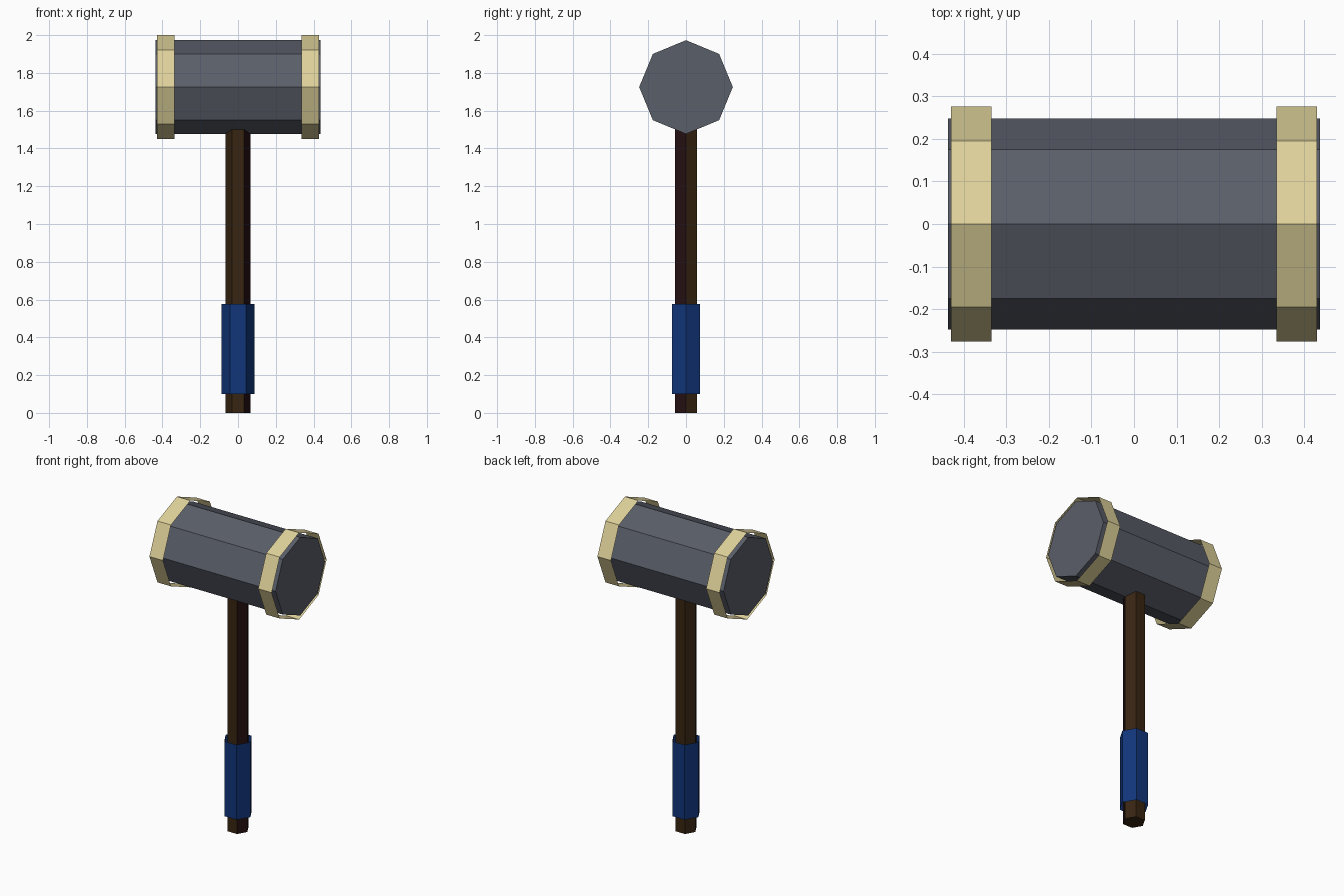
import bpy
import bmesh
from math import cos, sin, tau
from mathutils import Matrix, Vector

cube = bpy.data.objects.get("Cube")
if cube:
    bpy.data.objects.remove(cube)


def material(name, srgb):
    """Flat material from 0-255 display values, stored as linear."""
    linear = [((c / 255 + 0.055) / 1.055) ** 2.4 for c in srgb]
    mat = bpy.data.materials.new(name)
    mat.use_nodes = True
    mat.diffuse_color = (*linear, 1)
    shader = mat.node_tree.nodes["Principled BSDF"]
    shader.inputs["Base Color"].default_value = (*linear, 1)
    shader.inputs["Roughness"].default_value = 0.9
    return mat


def prism(name, sides, radius, start, end, mats, along_x=False, height=0.0, capped=True):
    """Regular prism on the z axis, or along x at the given height."""
    bm = bmesh.new()
    rings = [[bm.verts.new((radius * cos(tau * i / sides), radius * sin(tau * i / sides), level))
              for i in range(sides)] for level in (start, end)]
    low, high = rings
    for i in range(sides):
        j = (i + 1) % sides
        bm.faces.new((low[i], low[j], high[j], high[i]))
    if capped:
        bm.faces.new(low[::-1])
        bm.faces.new(high)
    if along_x:
        turn = Matrix.Rotation(tau / 4, 4, "Y")
        bm.transform(Matrix.Translation(Vector((0, 0, height))) @ turn)
    bm.normal_update()
    mesh = bpy.data.meshes.new(name)
    bm.to_mesh(mesh)
    bm.free()
    for mat in mats:
        mesh.materials.append(mat)
    obj = bpy.data.objects.new(name, mesh)
    bpy.context.scene.collection.objects.link(obj)
    return obj


iron = material("slate grey", (90, 94, 105))
brass = material("pale gold", (222, 209, 154))
wood = material("dark brown wood", (56, 37, 17))
dark_wood = material("dark red wood", (38, 16, 18))
cloth = material("deep blue", (17, 54, 122))

HEAD_HEIGHT = 1.725

# Octagonal hammer head with a corner pointing up
prism("hammer_head", 8, 0.248, -0.438, 0.438, [iron], along_x=True, height=HEAD_HEIGHT)

# Loose open bands around both ends of the head
for side, start in (("right", -0.43), ("left", 0.335)):
    prism(f"{side}_band", 8, 0.276, start, start + 0.095, [brass],
          along_x=True, height=HEAD_HEIGHT, capped=False)

# Six-sided handle, with one darker front-left face
handle = prism("handle", 6, 0.066, 0, 1.55, [wood, dark_wood])
for face in handle.data.polygons:
    if face.normal.x > 0.5 and face.normal.y < -0.3:
        face.material_index = 1

# Open grip sleeve around the lower handle
prism("grip", 6, 0.087, 0.1, 0.577, [cloth], capped=False)
